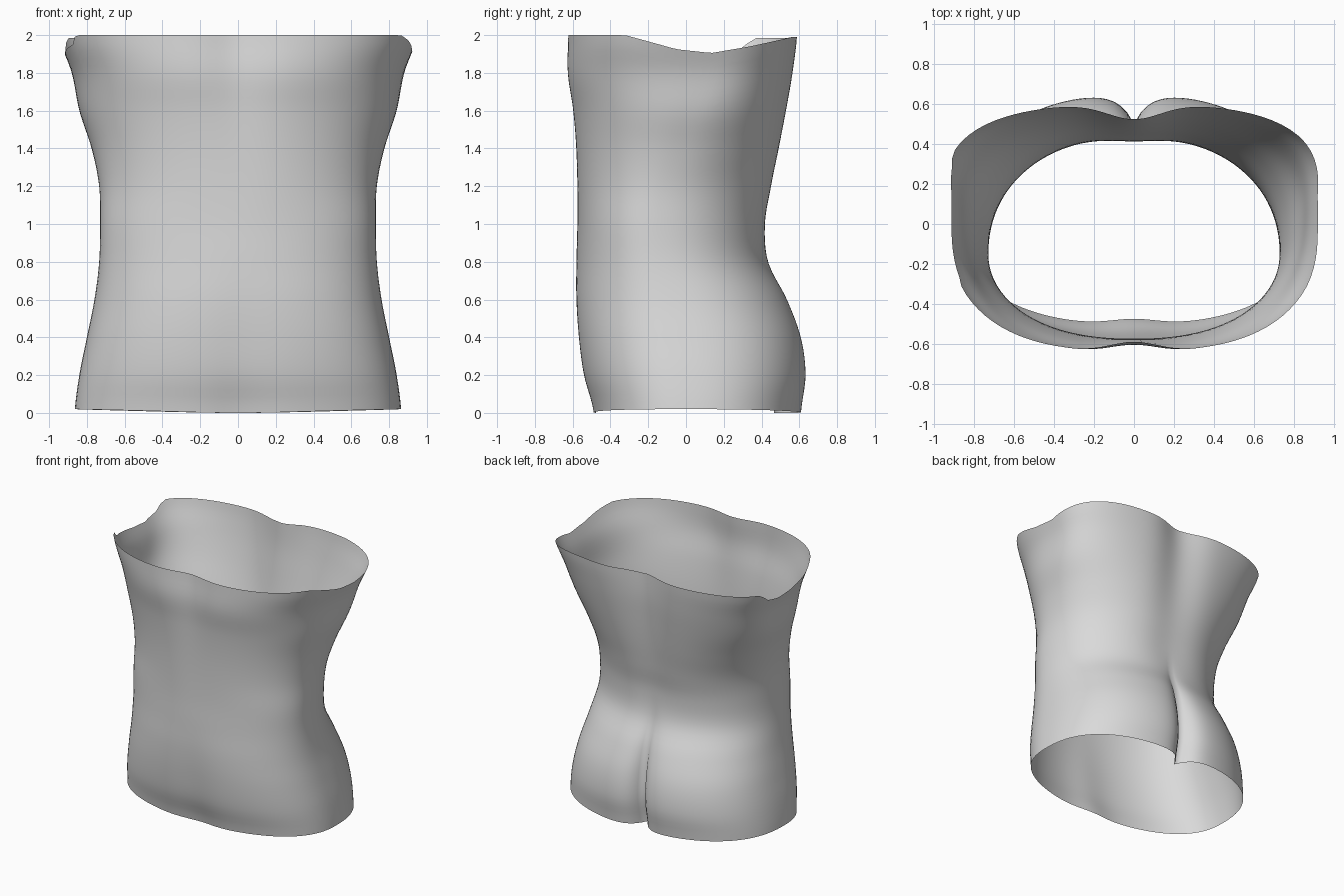
import bpy
import bmesh
from math import sin, cos, exp, pi

cube = bpy.data.objects.get("Cube")
if cube:
    bpy.data.objects.remove(cube, do_unlink=True)

AROUND, RINGS = 128, 48

# Body sections: height, half width, front, back, widest y, roundness,
# crease depth, spine groove, belly groove
SECTIONS = [
    (0.0, .865, .50, .625, .00, 2.4, .16, 0, .025),
    (0.2, .84, .55, .65, -.02, 2.4, .15, 0, .015),
    (0.4, .80, .575, .625, -.05, 2.4, .13, 0, .01),
    (0.6, .76, .585, .55, -.10, 2.3, .08, 0, .005),
    (0.8, .735, .58, .45, -.15, 2.2, .02, .01, 0),
    (1.0, .73, .575, .44, -.16, 2.2, 0, .025, 0),
    (1.2, .735, .58, .475, -.12, 2.2, 0, .03, .005),
    (1.4, .775, .59, .515, -.04, 2.3, 0, .04, .01),
    (1.6, .84, .61, .55, .05, 2.4, 0, .05, .02),
    (1.8, .88, .64, .58, .12, 2.6, 0, .06, .035),
    (2.0, .95, .635, .60, .15, 2.8, 0, .075, .045),
]


def section(z):
    """Blend the section rows smoothly at height z."""
    f = min(max(z / 0.2, 0), len(SECTIONS) - 1.001)
    i, t = int(f), f - int(f)
    a, b, c, d = (SECTIONS[min(max(i + k, 0), len(SECTIONS) - 1)] for k in (-1, 0, 1, 2))
    return [q + t / 2 * (r - p + t * (2 * p - 5 * q + 4 * r - s + t * (3 * (q - r) + s - p)))
            for p, q, r, s in zip(a, b, c, d)][1:]


def body_point(angle, z):
    width, front, back, mid, power, crease, spine, belly = section(z)
    c, s = cos(angle), sin(angle)
    depth = back - mid if s > 0 else front + mid
    r = (abs(c / width) ** power + abs(s / depth) ** power) ** (-1 / power)
    x, y = r * c, mid + r * s
    if s > 0:
        y -= s * (max(crease, 0) * exp(-abs(x) / .07) + spine * exp(-(x / .2) ** 2))
    else:
        y -= s * belly * exp(-(x / .17) ** 2)
    return x, y, z


def ramp(y, points):
    """Piecewise blend through (y, height) pairs."""
    for (y0, z0), (y1, z1) in zip(points, points[1:]):
        if y <= y1:
            t = max(0, (y - y0) / (y1 - y0))
            return z0 + (z1 - z0) * t
    return points[-1][1]


LEFT_RIM = [(-.32, 2.0), (-.05, 1.925), (.14, 1.905), (.34, 1.94), (.56, 1.99)]
RIGHT_RIM = [(-.32, 2.0), (-.27, 1.95), (0, 1.90), (.15, 1.89), (.31, 1.925), (.34, 1.985)]


def rim_height(angle):
    x, y, _ = body_point(angle, 1.95)
    return ramp(y, LEFT_RIM if x > 0 else RIGHT_RIM)


# Skin material
skin = bpy.data.materials.new("light_grey")
skin.use_nodes = True
grey = (0.7, 0.7, 0.7, 1)
skin.diffuse_color = grey
skin.node_tree.nodes["Principled BSDF"].inputs["Base Color"].default_value = grey

# Open torso shell lofted from waist sections
bm = bmesh.new()
rings = []
for j in range(RINGS + 1):
    ring = []
    for i in range(AROUND):
        angle = 2 * pi * i / AROUND
        low = .02 * cos(angle) ** 2
        z = low + (rim_height(angle) - low) * j / RINGS
        ring.append(bm.verts.new(body_point(angle, z)))
    rings.append(ring)
for lower, upper in zip(rings, rings[1:]):
    for i in range(AROUND):
        k = (i + 1) % AROUND
        bm.faces.new((lower[i], lower[k], upper[k], upper[i]))
for face in bm.faces:
    face.smooth = True
mesh = bpy.data.meshes.new("torso_shell")
bm.to_mesh(mesh)
bm.free()
mesh.materials.append(skin)
torso = bpy.data.objects.new("torso_shell", mesh)
bpy.context.collection.objects.link(torso)
